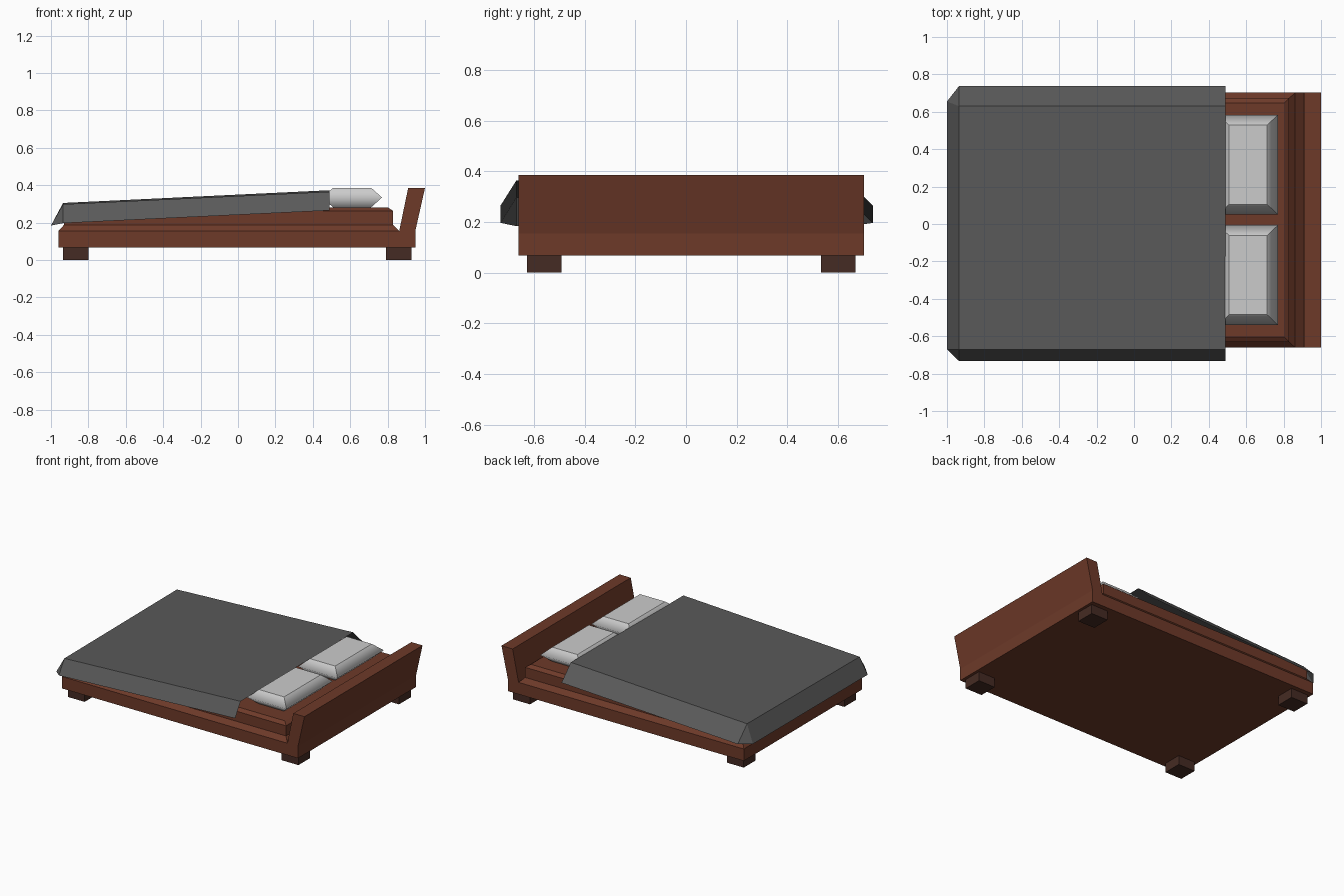
import bpy, bmesh

if "Cube" in bpy.data.objects:
    bpy.data.objects.remove(bpy.data.objects["Cube"])

CY = 0.021   # centre line of the bed frame in y


def material(name, rgb):
    m = bpy.data.materials.new(name)
    m.diffuse_color = (*rgb, 1)
    m.use_nodes = True
    m.node_tree.nodes["Principled BSDF"].inputs["Base Color"].default_value = m.diffuse_color
    return m


def finish(name, bm, mat=None):
    me = bpy.data.meshes.new(name)
    bm.to_mesh(me)
    bm.free()
    ob = bpy.data.objects.new(name, me)
    bpy.context.collection.objects.link(ob)
    if mat:
        me.materials.append(mat)
    return ob


def loft(name, levels, mat=None, soft_sides=False):
    """Stack of rectangles (x0, x1, y0, y1, z) joined into a closed solid."""
    bm = bmesh.new()
    rings = [[bm.verts.new(p) for p in ((x0, y0, z), (x1, y0, z), (x1, y1, z), (x0, y1, z))]
             for x0, x1, y0, y1, z in levels]
    caps = [bm.faces.new(rings[0][::-1]), bm.faces.new(rings[-1])]
    for a, b in zip(rings, rings[1:]):
        for i in range(4):
            j = (i + 1) % 4
            f = bm.faces.new((a[i], a[j], b[j], b[i]))
            f.smooth = soft_sides
    if soft_sides:
        # only the waist seam is smooth; caps and corners stay crisp
        waist = set(rings[1])
        for e in bm.edges:
            e.smooth = all(v in waist for v in e.verts)
    return finish(name, bm, mat)


wood = material("wood", (0.155, 0.042, 0.022))
dark_wood = material("dark_wood", (0.06, 0.024, 0.017))
cloth = material("dark_cloth", (0.10, 0.10, 0.10))

# Legs
for xn, x in (("foot", -0.868), ("head", 0.86)):
    for yn, s in (("front", -1), ("back", 1)):
        y, h = CY + s * 0.581, 0.068
        rect = (x - h, x + h, y - h, y + h)
        loft(f"{xn}_{yn}_leg", [(*rect, 0), (*rect, 0.068)], dark_wood)

# Frame base with chamfered rim, and headboard leaning back
y0, y1 = CY - 0.682, CY + 0.682
loft("frame_base", [(-0.96, 0.948, y0, y1, 0.068), (-0.96, 0.948, y0, y1, 0.155)], wood)
loft("frame_rim", [(-0.96, 0.862, y0, y1, 0.155),
                   (-0.93, 0.83, y0 + 0.03, y1 - 0.03, 0.188)], wood)
loft("headboard", [(0.862, 0.948, y0, y1, 0.155), (0.91, 1.0, y0, y1, 0.386)], wood)

# Mattress
m = (-0.93, 0.83, y0 + 0.03, y1 - 0.03)
loft("mattress", [(*m, 0.188), (*m, 0.262),
                  (-0.90, 0.802, y0 + 0.057, y1 - 0.057, 0.281)], wood)

# Pillows
for side, y in (("front", -0.273), ("back", 0.317)):
    core = (0.508, 0.712, y - 0.212, y + 0.212)
    loft(f"{side}_pillow", [(*core, 0.282), (0.45, 0.77, y - 0.267, y + 0.267, 0.334),
                            (*core, 0.386)], soft_sides=True)

# Blanket: open sheet with side flaps, foot flap and folded corners
bm = bmesh.new()
V = lambda *p: bm.verts.new(p)
head = [V(0.49, -0.733, 0.265), V(0.49, -0.67, 0.365), V(0.49, 0.63, 0.373), V(0.49, 0.738, 0.265)]
foot = [V(-0.935, -0.733, 0.197), V(-0.935, -0.67, 0.298), V(-0.935, 0.63, 0.305), V(-0.935, 0.738, 0.197)]
hem = [V(-1.0, -0.67, 0.184), V(-1.0, 0.655, 0.184)]
for i in range(3):
    bm.faces.new((head[i], head[i + 1], foot[i + 1], foot[i]))
bm.faces.new((foot[1], foot[2], hem[1], hem[0]))
bm.faces.new((foot[0], foot[1], hem[0]))
bm.faces.new((foot[2], foot[3], hem[1]))
finish("blanket", bm, cloth)
